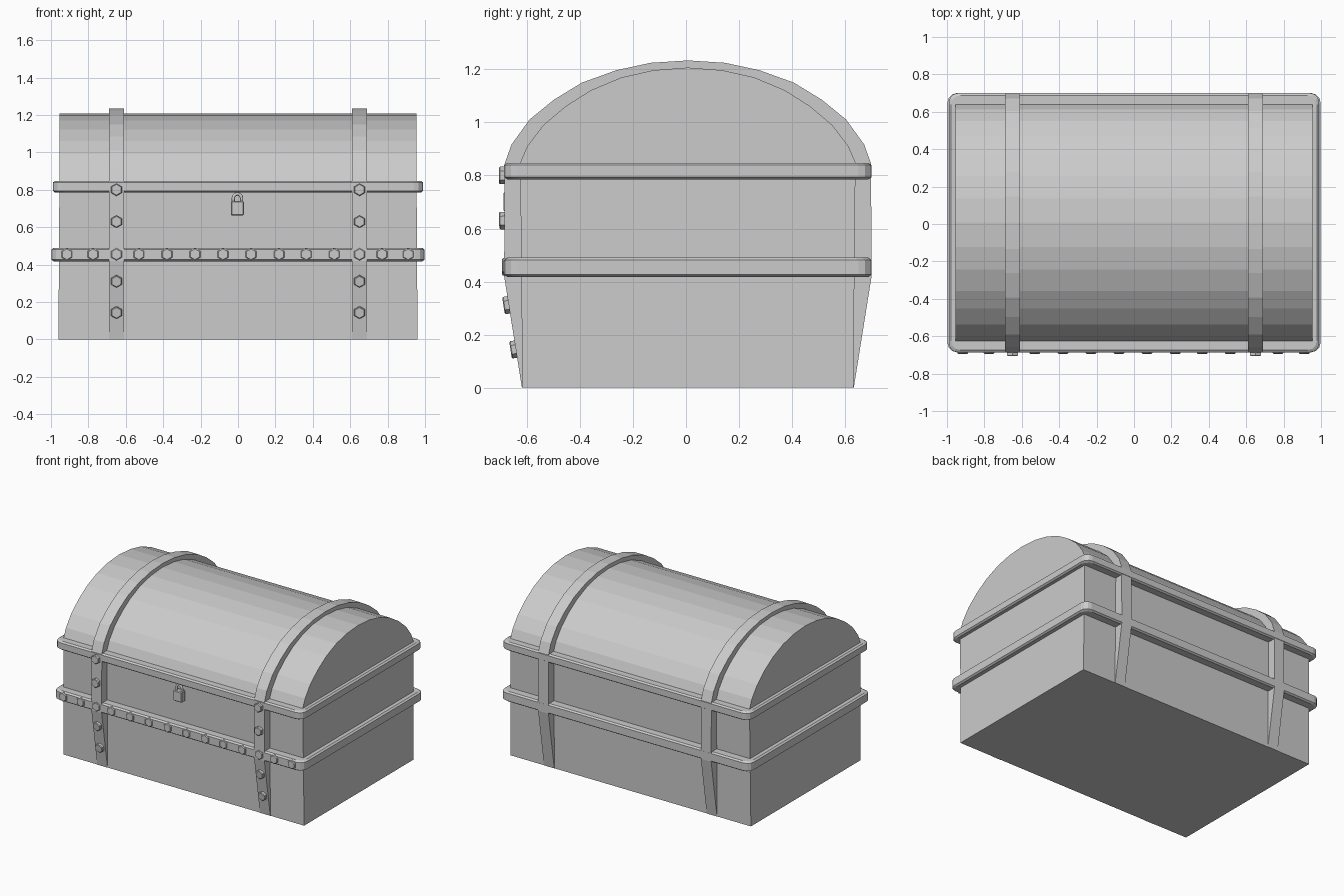
import bpy, bmesh, math
from mathutils import Matrix, Vector

if "Cube" in bpy.data.objects:
    bpy.data.objects.remove(bpy.data.objects["Cube"])

CY = 0.007  # chest body sits slightly back so the front bolts balance it


def finish(name, bm):
    bmesh.ops.recalc_face_normals(bm, faces=bm.faces)
    me = bpy.data.meshes.new(name)
    bm.to_mesh(me)
    bm.free()
    ob = bpy.data.objects.new(name, me)
    bpy.context.collection.objects.link(ob)
    return ob


def loft(name, rings):
    """Closed solid through rings of equal point count."""
    bm = bmesh.new()
    rows = [[bm.verts.new(p) for p in r] for r in rings]
    n = len(rows[0])
    for a, b in zip(rows, rows[1:]):
        for i in range(n):
            j = (i + 1) % n
            bm.faces.new((a[i], a[j], b[j], b[i]))
    bm.faces.new(rows[0])
    bm.faces.new(rows[-1])
    return finish(name, bm)


def slab(name, profile, x0, x1):
    """Extrude a y-z profile along x."""
    return loft(name, [[(x, y + CY, z) for y, z in profile] for x in (x0, x1)])


def round_rect(hx, hy, r, z, seg=3):
    pts = []
    for k, (sx, sy) in enumerate(((1, 1), (-1, 1), (-1, -1), (1, -1))):
        for i in range(seg + 1):
            a = math.radians(90 * k + 90 * i / seg)
            pts.append((sx * (hx - r) + r * math.cos(a),
                        CY + sy * (hy - r) + r * math.sin(a), z))
    return pts


def mirrored(half):
    """Half profile from the base up to the crown, completed across y."""
    return half + [(-y, z) for y, z in reversed(half) if y != 0]


# box body, slightly tapered
loft("chest_body", [[(sx * hx, CY + sy * hy, z) for sx, sy in
                     ((-1, -1), (1, -1), (1, 1), (-1, 1))]
                    for hx, hy, z in ((0.96, 0.624, 0), (0.955, 0.632, 0.82))])

# domed lid
slab("lid", mirrored([(0.632, 0.82), (0.634, 0.845), (0.606, 0.91), (0.545, 0.99),
                      (0.46, 1.062), (0.365, 1.122), (0.25, 1.17),
                      (0.13, 1.197), (0, 1.207)]), -0.955, 0.955)

# two straps wrapping the chest, wedge shaped at the bottom
strap = mirrored([(0.626, 0), (0.693, 0.42), (0.691, 0.845), (0.665, 0.917),
                  (0.597, 1.011), (0.505, 1.086), (0.4, 1.15), (0.27, 1.197),
                  (0.14, 1.225), (0, 1.234)])
for side, x in (("left", -0.65), ("right", 0.65)):
    slab("strap_" + side, strap, x - 0.041, x + 0.041)

# horizontal bands with rounded corners and softened rims
for name, hx, z0, z1 in (("lower_band", 0.997, 0.417, 0.49),
                         ("rim_band", 0.99, 0.785, 0.848)):
    loft(name, [round_rect(hx - d, 0.693 - d, 0.05, z) for d, z in
                ((0.012, z0), (0, z0 + 0.009), (0, z1 - 0.009), (0.012, z1))])


def bolt(name, x, y, z, tilt=0.0, out=0.02):
    """Hexagonal bolt head facing -y, with its face `out` beyond the surface."""
    bm = bmesh.new()
    bmesh.ops.create_cone(bm, cap_ends=True, segments=6, radius1=0.033,
                          radius2=0.033, depth=0.04)
    top = [e for e in bm.edges if all(v.co.z > 0 for v in e.verts)]
    bmesh.ops.bevel(bm, geom=top, offset=0.004, segments=1, affect='EDGES')
    m = (Matrix.Translation((x, y, z)) @ Matrix.Rotation(math.pi / 2 + tilt, 4, 'X')
         @ Matrix.Translation((0, 0, out - 0.02)))
    bmesh.ops.transform(bm, matrix=m, verts=bm.verts)
    return finish(name, bm)


# bolts on the straps; lower ones follow the wedge
slope = math.atan2(0.067, 0.42)
for x in (-0.65, 0.65):
    bolt("strap_bolt", x, -0.686, 0.80)
    bolt("strap_bolt", x, -0.685, 0.63, 0.03)
    bolt("strap_bolt", x, -0.686, 0.455, 0, 0.008)
    for z in (0.312, 0.145):
        bolt("strap_bolt", x, CY - 0.626 - 0.067 * z / 0.42, z, slope)

# bolts along the lower band
for x in (-0.915, -0.775, -0.53, -0.38, -0.23, -0.08,
          0.07, 0.22, 0.365, 0.515, 0.77, 0.91):
    bolt("band_bolt", x, -0.686, 0.455, 0, 0.008)

# padlock body
bm = bmesh.new()
bmesh.ops.create_cube(bm, size=1)
bmesh.ops.transform(bm, verts=bm.verts, matrix=Matrix.Translation((-0.003, -0.665, 0.701))
                    @ Matrix.Diagonal((0.07, 0.045, 0.076, 1)))
bmesh.ops.bevel(bm, geom=bm.edges[:], offset=0.005, segments=1, affect='EDGES')
finish("padlock_body", bm)

# padlock shackle
cu = bpy.data.curves.new("padlock_shackle", 'CURVE')
cu.dimensions = '3D'
cu.bevel_depth = 0.009
cu.bevel_resolution = 1
path = [(-0.022, 0.72)] + [(-0.022 * math.cos(a), 0.756 + 0.022 * math.sin(a))
                           for a in [math.pi * i / 6 for i in range(7)]] + [(0.022, 0.72)]
sp = cu.splines.new('POLY')
sp.points.add(len(path) - 1)
for p, (x, z) in zip(sp.points, path):
    p.co = (x - 0.003, -0.665, z, 1)
bpy.context.collection.objects.link(bpy.data.objects.new("padlock_shackle", cu))
